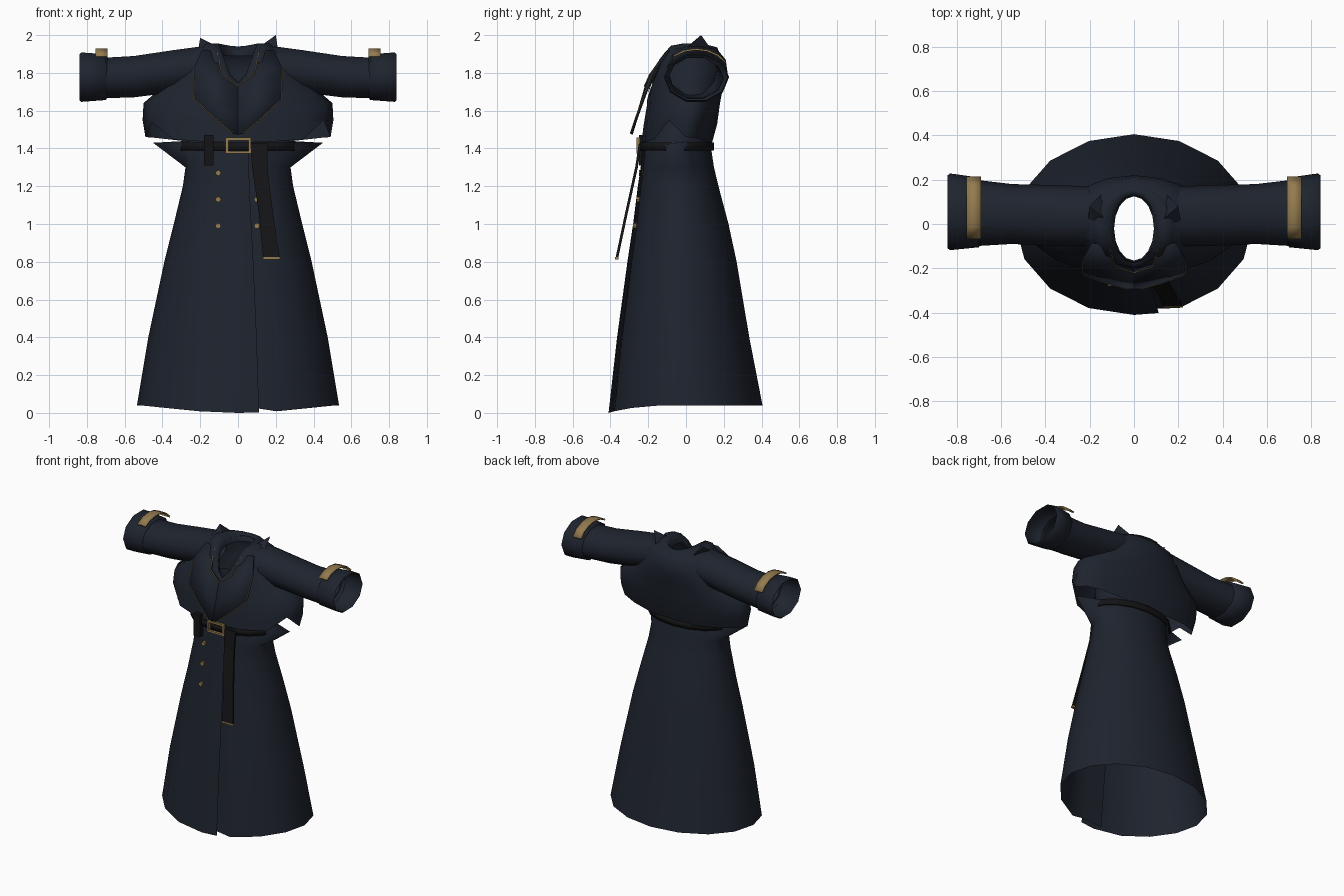
import bpy, bmesh
from math import sin, cos, radians, pi
from mathutils import Vector

if "Cube" in bpy.data.objects:
    bpy.data.objects.remove(bpy.data.objects["Cube"])


def mat(name, c):
    m = bpy.data.materials.new(name)
    m.diffuse_color = (*c, 1)
    m.use_nodes = True
    m.node_tree.nodes["Principled BSDF"].inputs["Base Color"].default_value = m.diffuse_color
    return m


NAVY = mat("navy_cloth", (0.013, 0.017, 0.027))
BLACK = mat("dark_leather", (0.007, 0.007, 0.008))
GOLD = mat("brass", (0.30, 0.20, 0.08))


def finish(name, bm, m, smooth=True, thick=0):
    bmesh.ops.recalc_face_normals(bm, faces=bm.faces)
    me = bpy.data.meshes.new(name)
    bm.to_mesh(me)
    bm.free()
    me.materials.append(m)
    for p in me.polygons:
        p.use_smooth = smooth
    ob = bpy.data.objects.new(name, me)
    bpy.context.collection.objects.link(ob)
    if thick:
        s = ob.modifiers.new("thickness", 'SOLIDIFY')
        s.thickness, s.offset = thick, 0
    return ob


def loft(name, rings, m, closed=True, smooth=True, thick=0):
    bm = bmesh.new()
    rows = [[bm.verts.new(p) for p in r] for r in rings]
    for a, b in zip(rows, rows[1:]):
        n = len(a)
        for i in range(n if closed else n - 1):
            j = (i + 1) % n
            bm.faces.new((a[i], a[j], b[j], b[i]))
    return finish(name, bm, m, smooth, thick)


def box(name, x0, x1, y0, y1, z0, z1, m):
    bm = bmesh.new()
    bmesh.ops.create_cube(bm, size=1)
    for v in bm.verts:
        v.co = ((x0 + x1) / 2 + v.co.x * (x1 - x0), (y0 + y1) / 2 + v.co.y * (y1 - y0),
                (z0 + z1) / 2 + v.co.z * (z1 - z0))
    return finish(name, bm, m, False)


def ring(rx, yf, yb, zs, zf=None, zb=None, cy=None, angs=None):
    """Horizontal ring whose height can differ at side, front and back."""
    zf = zs if zf is None else zf
    zb = zs if zb is None else zb
    cy = (yf + yb) / 2 if cy is None else cy
    out = []
    for d in angs or [22.5 * i for i in range(16)]:
        c, s = cos(radians(d)), sin(radians(d))
        y = cy + s * ((yb - cy) if s > 0 else (cy - yf))
        out.append(Vector((rx * c, y, zs + ((zb if s > 0 else zf) - zs) * abs(s) ** 3)))
    return out


def trim(name, pts, r=0.003):
    cu = bpy.data.curves.new(name, 'CURVE')
    cu.dimensions = '3D'
    cu.bevel_depth, cu.bevel_resolution = r, 0
    sp = cu.splines.new('POLY')
    sp.points.add(len(pts) - 1)
    for p, q in zip(sp.points, pts):
        p.co = (*q, 1)
    cu.materials.append(GOLD)
    bpy.context.collection.objects.link(bpy.data.objects.new(name, cu))


# skirt and inner bodice: wrapped sheet that overlaps at the front
angs = [-95, -78] + [-67.5 + 22.5 * i for i in range(15)] + [270, 282]
profile = [(.535, -.41, .405, .04, 0), (.475, -.365, .335, .4, .4), (.39, -.31, .268, .8, .8),
           (.34, -.28, .225, 1.0, 1.0), (.292, -.255, .172, 1.2, 1.2), (.278, -.24, .148, 1.3, 1.3),
           (.29, -.23, .13, 1.42, 1.42), (.27, -.225, .125, 1.44, 1.44), (.26, -.2, .15, 1.66, 1.66)]
rings = []
for rx, yf, yb, zs, zf in profile:
    r = ring(rx, yf, yb, zs, zf, angs=angs)
    for k in (0, 1):                       # under-flap tucked inside
        r[k].y += 0.02
        r[k].z += 0.02 if zs < .1 else 0
    if zs == 1.42:                         # pointed folds at the hips
        for p in r:
            if abs(p.x) > .285:
                p.x *= 1.55
                p.z += 0.01
    rings.append(r)
loft("coat_skirt", rings, NAVY, closed=False)

# bloused upper body with loose storm flap edge
body = [ring(.49, -.235, .135, 1.46, 1.43, 1.42, .0), ring(.505, -.225, .165, 1.55, 1.52, 1.53, .02),
        ring(.5, -.215, .18, 1.64, 1.58, 1.64, .03), ring(.43, -.208, .195, 1.7, 1.62, 1.72, .03),
        ring(.32, -.205, .22, 1.82, 1.66, 1.8, .03), ring(.25, -.197, .21, 1.91, 1.69, 1.87, .03),
        ring(.2, -.188, .165, 1.94, 1.71, 1.925, .02), ring(.1, -.172, .13, 1.93, 1.75, 1.925, -.02)]
for p in body[0]:
    if -.15 < p.y < -.05 and abs(p.x) > .4:
        p.z += 0.09
loft("upper_body", body, NAVY)

# collar
loft("collar", [ring(.09, -.165, .125, 1.89, 1.72, 1.89, -.02), ring(.105, -.18, .14, 1.955, 1.745, 1.94, -.02),
                ring(.17, -.195, .165, 1.955, 1.72, 1.935, -.01), ring(.205, -.2, .18, 1.915, 1.69, 1.9, 0)], NAVY)


def tube(sx, x, y0, y1, z0, z1, a0=0, a1=360, n=10):
    cy, cz, full = (y0 + y1) / 2, (z0 + z1) / 2, a1 - a0 == 360
    return [(sx * x, cy + (y1 - y0) / 2 * cos(t), cz + (z1 - z0) / 2 * sin(t))
            for t in (radians(a0 + (a1 - a0) * i / (n if full else n - 1)) for i in range(n))]


for sx, side in ((1, "left"), (-1, "right")):
    # sleeve and cuff
    loft(side + "_sleeve", [tube(sx, *s) for s in (
        (.2, -.1, .17, 1.72, 1.945), (.35, -.1, .175, 1.69, 1.925),
        (.55, -.09, .18, 1.665, 1.895), (.72, -.1, .2, 1.66, 1.885))], NAVY)
    loft(side + "_cuff", [tube(sx, *s) for s in (
        (.69, -.09, .19, 1.665, 1.885), (.70, -.105, .21, 1.65, 1.905),
        (.83, -.118, .228, 1.64, 1.915), (.84, -.11, .22, 1.65, 1.905))], NAVY)
    # brass strap over the sleeve end
    loft(side + "_cuff_strap", [tube(sx, x, -.125, .235, 1.64, 1.925, 30, 132, 6) for x in (.69, .755)],
         GOLD, closed=False, thick=0.01)
    # lapel, hanging clear of the chest
    outer = [(.19, -.09, 1.92), (.235, -.165, 1.82), (.23, -.225, 1.66), (.13, -.26, 1.565), (.03, -.288, 1.48)]
    inner = [(.11, -.1, 1.91), (.085, -.185, 1.79), (0, -.212, 1.73), (0, -.25, 1.60), (0, -.288, 1.475)]
    outer, inner = [[(sx * x, y, z) for x, y, z in e] for e in (outer, inner)]
    loft(side + "_lapel", [outer, inner], NAVY, closed=False, thick=0.012)
    trim(side + "_lapel_trim", [(x, y - .006, z) for x, y, z in outer[1:]])
    trim(side + "_neck_trim", [(x, y - .008, z) for x, y, z in inner[:3]])
    # collar peak
    bm = bmesh.new()
    v = [bm.verts.new((sx * x, y, z)) for x, y, z in
         ((.2, .08, 2.0 if sx > 0 else 1.985), (.13, .02, 1.95), (.215, -.03, 1.9), (.15, .13, 1.93))]
    for f in ((0, 1, 2), (0, 3, 1), (0, 2, 3), (1, 3, 2)):
        bm.faces.new([v[i] for i in f])
    finish(side + "_collar_peak", bm, NAVY, False)

# belt, buckle and loop
loft("belt", [ring(.31, -.243, .142, z) for z in (1.39, 1.432)], BLACK, thick=0.012)
for n, b in (("left", (.055, .07, 1.373, 1.457)), ("right", (-.065, -.05, 1.373, 1.457)),
             ("top", (-.05, .055, 1.443, 1.457)), ("bottom", (-.05, .055, 1.373, 1.387))):
    box("buckle_" + n, b[0], b[1], -.262, -.244, b[2], b[3], GOLD)
box("belt_loop", -.18, -.13, -.25, -.215, 1.31, 1.47, BLACK)

# hanging belt end with brass tip
strap = [(.065, .155, -.243, 1.425), (.075, .155, -.262, 1.3), (.11, .185, -.315, 1.06), (.133, .22, -.366, .82)]
loft("belt_end", [[(a, y, z), (b, y, z)] for a, b, y, z in strap], BLACK, closed=False, smooth=False, thick=0.014)
box("belt_tip", .132, .222, -.376, -.357, .813, .826, GOLD)

# double row of buttons
for x, z, y in ((-.105, 1.27, -.236), (-.105, 1.13, -.25), (-.105, .99, -.268),
                (.1, 1.13, -.25), (.1, .99, -.268)):
    bpy.ops.mesh.primitive_cylinder_add(vertices=8, radius=.015, depth=.024, location=(x, y, z),
                                        rotation=(pi / 2, 0, 0))
    bpy.context.object.name = "button"
    bpy.context.object.data.materials.append(GOLD)
